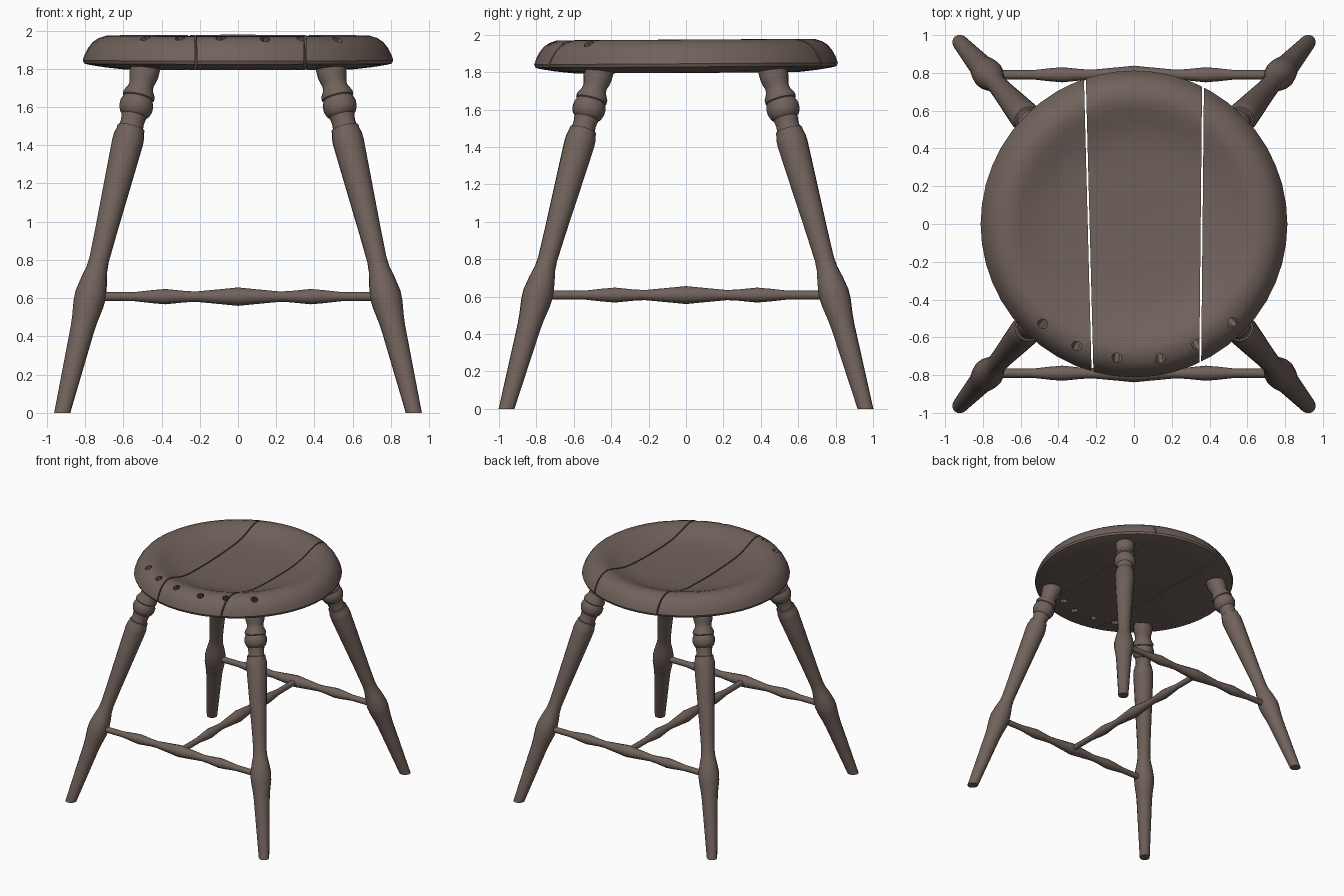
import bpy, bmesh, math
from mathutils import Vector, Matrix

cube = bpy.data.objects.get("Cube")
if cube:
    bpy.data.objects.remove(cube, do_unlink=True)

wood = bpy.data.materials.new("dark_brown_wood")
wood.use_nodes = True
colour = (0.165, 0.122, 0.106, 1)
wood.diffuse_color = colour
bsdf = wood.node_tree.nodes["Principled BSDF"]
bsdf.inputs["Base Color"].default_value = colour
bsdf.inputs["Roughness"].default_value = 0.7


def lathe(profile, segments):
    """Closed solid turned round z from (radius, height) points."""
    bm = bmesh.new()
    verts = [bm.verts.new((r, 0, z)) for r, z in profile]
    edges = [bm.edges.new(pair) for pair in zip(verts, verts[1:])]
    bmesh.ops.spin(bm, geom=verts + edges, cent=(0, 0, 0), axis=(0, 0, 1),
                   angle=math.tau, steps=segments, use_merge=True)
    bmesh.ops.remove_doubles(bm, verts=bm.verts, dist=0.0005)
    bmesh.ops.recalc_face_normals(bm, faces=bm.faces)
    return bm


def cut(bm, point, normal):
    """Remove everything on the normal's side and cap the cut."""
    res = bmesh.ops.bisect_plane(bm, geom=bm.verts[:] + bm.edges[:] + bm.faces[:],
                                 plane_co=point, plane_no=normal, clear_outer=True)
    rim = [g for g in res["geom_cut"] if isinstance(g, bmesh.types.BMEdge)]
    bmesh.ops.holes_fill(bm, edges=rim, sides=0)
    bmesh.ops.recalc_face_normals(bm, faces=bm.faces)


def finish(bm, name):
    mesh = bpy.data.meshes.new(name)
    bm.to_mesh(mesh)
    bm.free()
    mesh.materials.append(wood)
    obj = bpy.data.objects.new(name, mesh)
    bpy.context.collection.objects.link(obj)
    return obj


def activate(obj):
    bpy.ops.object.select_all(action="DESELECT")
    obj.select_set(True)
    bpy.context.view_layer.objects.active = obj


def smooth(obj, degrees=40):
    activate(obj)
    bpy.ops.object.shade_smooth_by_angle(angle=math.radians(degrees))


# Spindle hole cutters along the front rim, leaning outwards
bm = bmesh.new()
for x, y in [(-0.48, -0.525), (-0.30, -0.64), (-0.09, -0.70),
             (0.14, -0.71), (0.33, -0.635), (0.52, -0.52)]:
    top = Vector((x, y, 1.95))
    axis = top - Vector((x * 0.87, y * 0.87, 1.80))
    place = Matrix.Translation(top - axis / 2) @ axis.to_track_quat("Z", "Y").to_matrix().to_4x4()
    bmesh.ops.create_cone(bm, cap_ends=True, segments=7, radius1=0.028,
                          radius2=0.028, depth=0.4, matrix=place)
cutter = finish(bm, "spindle_hole_cutter")
cutter.hide_render = True

# Dished round seat, split into three planks
SEAT = [(0, 1.795), (0.6, 1.797), (0.7, 1.808), (0.785, 1.822), (0.805, 1.828),
        (0.812, 1.845), (0.802, 1.875), (0.785, 1.908), (0.76, 1.94),
        (0.73, 1.96), (0.69, 1.973), (0.655, 1.974), (0.61, 1.962), (0.55, 1.938),
        (0.48, 1.915), (0.4, 1.902), (0.25, 1.893), (0, 1.89)]
left_gap = (Vector((0.358, 0, 0)), Vector((1, -0.01, 0)).normalized())
right_gap = (Vector((-0.24, 0, 0)), Vector((1, 0.026, 0)).normalized())
HALF = 0.005
planks = {
    "seat_left_plank": [(left_gap, -1)],
    "seat_middle_plank": [(left_gap, 1), (right_gap, -1)],
    "seat_right_plank": [(right_gap, 1)],
}
tilt = Matrix.Translation((0, 0, 1.89)) @ Matrix.Rotation(0.006, 4, "X") @ Matrix.Translation((0, 0, -1.89))
for name, cuts in planks.items():
    bm = lathe(SEAT, 48)
    bm.transform(tilt)
    for (point, normal), side in cuts:
        cut(bm, point - normal * side * HALF, normal * side)
    plank = finish(bm, name)
    activate(plank)
    mod = plank.modifiers.new("spindle_holes", "BOOLEAN")
    mod.operation = "DIFFERENCE"
    mod.solver = "EXACT"
    mod.object = cutter
    bpy.ops.object.modifier_apply(modifier=mod.name)
    smooth(plank)
bpy.data.objects.remove(cutter, do_unlink=True)

# Turned splayed legs, with (radius, height up the leg) profile
LEG = [(0, -0.1), (0.037, -0.1), (0.041, 0), (0.063, 0.44), (0.068, 0.49), (0.08, 0.57),
       (0.082, 0.62), (0.07, 0.69), (0.056, 0.75), (0.052, 0.8), (0.058, 0.95),
       (0.072, 1.22), (0.082, 1.42), (0.08, 1.45), (0.073, 1.475), (0.073, 1.49),
       (0.064, 1.492), (0.061, 1.52), (0.066, 1.555), (0.078, 1.565), (0.088, 1.59),
       (0.088, 1.62), (0.078, 1.645), (0.084, 1.65), (0.084, 1.668), (0.066, 1.70),
       (0.064, 1.72), (0.073, 1.75), (0.077, 1.77), (0.077, 1.84), (0, 1.84)]
for front_back, sy in (("front", -1), ("back", 1)):
    for side, sx in (("left", 1), ("right", -1)):
        foot = Vector((sx * 0.92, sy * 0.96, 0))
        axis = Vector((sx * 0.485, sy * 0.465, 1.8)) - foot
        bm = lathe([(r, z * axis.length / 1.8) for r, z in LEG], 16)
        bm.transform(Matrix.Translation(foot) @ axis.to_track_quat("Z", "Y").to_matrix().to_4x4())
        cut(bm, Vector((0, 0, 0)), Vector((0, 0, -1)))
        smooth(finish(bm, f"{front_back}_{side}_leg"))

# Turned stretchers: front, back and the middle one joining them
half = [(0.048, 0), (0.042, 0.06), (0.027, 0.22), (0.03, 0.28), (0.04, 0.38),
        (0.034, 0.45), (0.024, 0.54), (0.024, 0.78), (0, 0.78)]
STRETCHER = [(r, -z) for r, z in reversed(half[1:])] + half
for name, y, turn in (("front_stretcher", -0.79, Matrix.Rotation(math.pi / 2, 4, "Y")),
                      ("back_stretcher", 0.79, Matrix.Rotation(math.pi / 2, 4, "Y")),
                      ("middle_stretcher", 0, Matrix.Rotation(math.pi / 2, 4, "X"))):
    bm = lathe(STRETCHER, 12)
    bm.transform(Matrix.Translation((0, y, 0.608)) @ turn)
    smooth(finish(bm, name))
